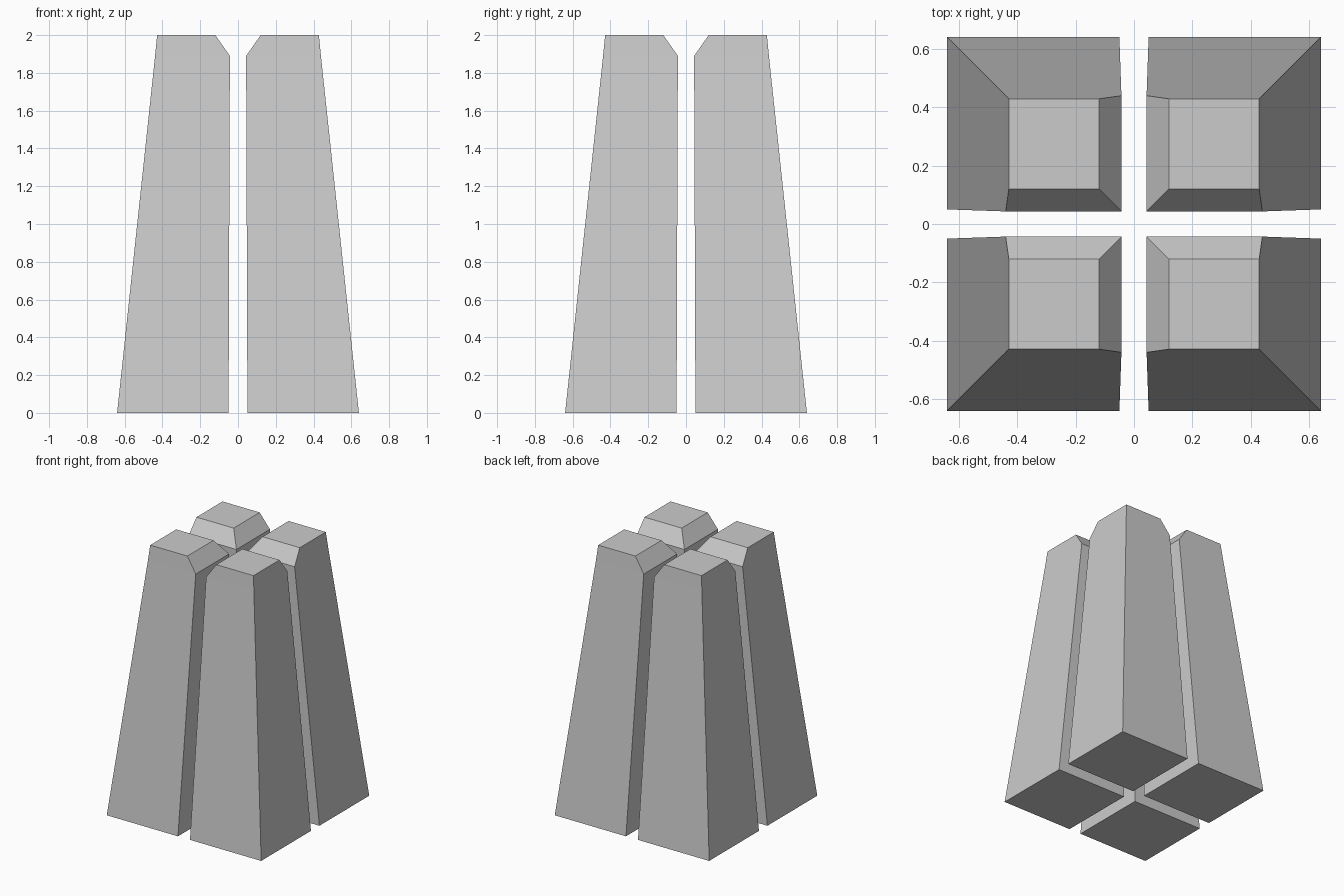
import bpy, bmesh

if "Cube" in bpy.data.objects:
    bpy.data.objects.remove(bpy.data.objects["Cube"])

# Square sections of one tower: (height, inner edge, outer edge)
SECTIONS = [(0.0, 0.05, 0.64), (1.89, 0.043, 0.439), (2.0, 0.12, 0.428)]


def tower(name, sx, sy):
    bm = bmesh.new()
    rings = []
    for z, a, b in SECTIONS:
        rings.append([bm.verts.new((sx * x, sy * y, z))
                      for x, y in ((a, a), (b, a), (b, b), (a, b))])
    # Tapered sides and the bevelled inner top edges
    for low, high in zip(rings, rings[1:]):
        for i in range(4):
            j = (i + 1) % 4
            bm.faces.new((low[i], low[j], high[j], high[i]))
    # Base and top caps
    bm.faces.new(rings[0])
    bm.faces.new(rings[-1])
    bmesh.ops.recalc_face_normals(bm, faces=bm.faces)
    mesh = bpy.data.meshes.new(name)
    bm.to_mesh(mesh)
    bm.free()
    bpy.context.collection.objects.link(bpy.data.objects.new(name, mesh))


# Four towers, mirrored about both axes
for side, sx in (("left", -1), ("right", 1)):
    for depth, sy in (("front", -1), ("back", 1)):
        tower(f"{depth}_{side}_tower", sx, sy)
